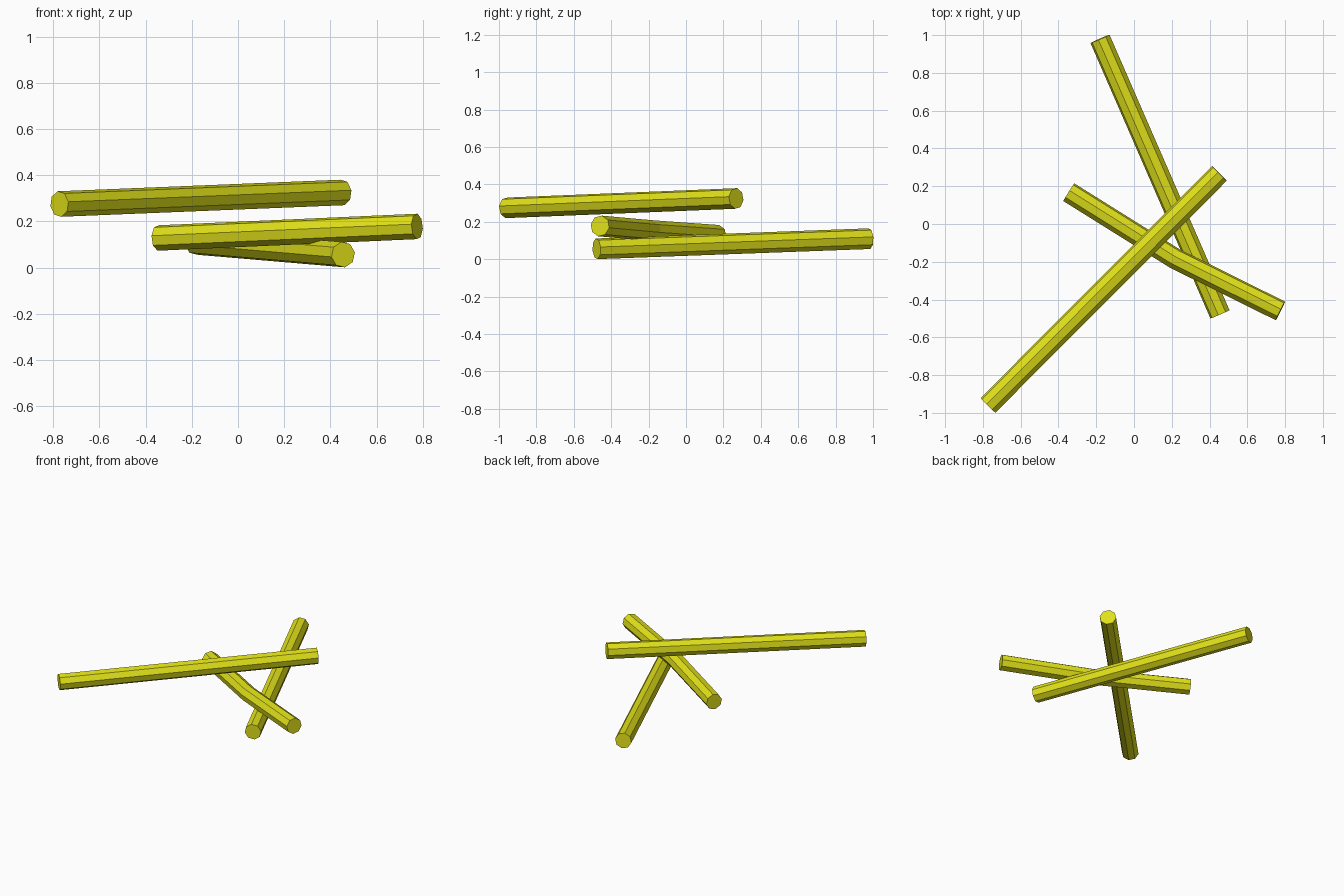
import bpy, bmesh, math
from mathutils import Vector

if "Cube" in bpy.data.objects:
    bpy.data.objects.remove(bpy.data.objects["Cube"])

yellow = bpy.data.materials.new("yellow")
yellow.diffuse_color = (0.75, 0.75, 0.01, 1)
yellow.use_nodes = True
yellow.node_tree.nodes["Principled BSDF"].inputs["Base Color"].default_value = yellow.diffuse_color
SIDES, R = 8, 0.056


def stick(name, path, turn):
    """Eight-sided rod swept along a path, with capped ends."""
    pts = [Vector(p) for p in path]
    bm = bmesh.new()
    rings = []
    for i, p in enumerate(pts):
        d = (pts[min(i + 1, len(pts) - 1)] - pts[max(i - 1, 0)]).normalized()
        side = d.cross(Vector((0, 0, 1))).normalized()
        up = side.cross(d)
        ring = []
        for k in range(SIDES):
            a = math.radians(turn) + math.tau * k / SIDES
            ring.append(bm.verts.new(p + (side * math.cos(a) + up * math.sin(a)) * R))
        rings.append(ring)
    for a, b in zip(rings, rings[1:]):
        for k in range(SIDES):
            n = (k + 1) % SIDES
            bm.faces.new((a[k], a[n], b[n], b[k]))
    bm.faces.new(rings[0])
    bm.faces.new(rings[-1])
    bmesh.ops.recalc_face_normals(bm, faces=bm.faces)
    mesh = bpy.data.meshes.new(name)
    bm.to_mesh(mesh)
    bm.free()
    mesh.materials.append(yellow)
    bpy.context.collection.objects.link(bpy.data.objects.new(name, mesh))


# Three crossed sticks, bottom to top; the middle one is slightly bent
stick("bottom_stick", [(0.455, -0.478, 0.056), (-0.18, 0.98, 0.11)], 10)
stick("middle_stick", [(-0.345, 0.168, 0.128), (0.215, -0.182, 0.153), (0.775, -0.46, 0.178)], 10)
stick("top_stick", [(-0.773, -0.96, 0.275), (0.452, 0.268, 0.325)], 10)
